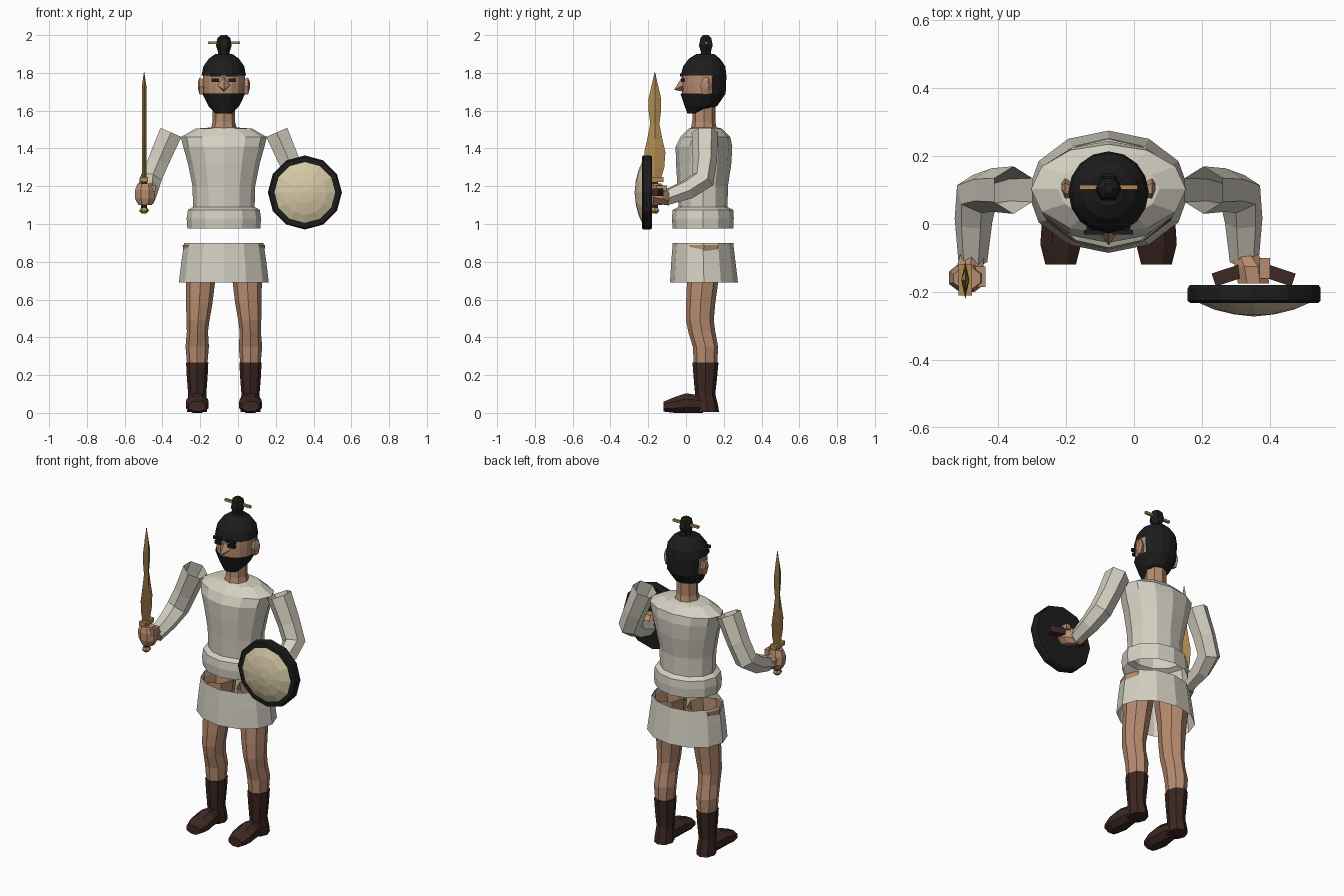
import bpy, bmesh, math
from mathutils import Vector as V

CX, CY = -0.075, 0.1   # body axis


def mat(name, r, g, b):
    m = bpy.data.materials.new(name)
    m.diffuse_color = (r, g, b, 1)
    return m


CLOTH = mat("cloth", 0.66, 0.63, 0.54)
SKIN = mat("skin", 0.47, 0.26, 0.16)
BLACK = mat("black", 0.012, 0.012, 0.012)
LEATHER = mat("dark_leather", 0.045, 0.02, 0.016)
GOLD = mat("bronze", 0.43, 0.26, 0.085)
CREAM = mat("shield_cream", 0.68, 0.58, 0.38)


def finish(name, bm, m):
    bmesh.ops.recalc_face_normals(bm, faces=bm.faces)
    me = bpy.data.meshes.new(name)
    bm.to_mesh(me)
    bm.free()
    me.materials.append(m)
    ob = bpy.data.objects.new(name, me)
    bpy.context.collection.objects.link(ob)
    return ob


def loft(name, rings, n, m, caps=(True, True), half=False, cut=None):
    """Skin n-sided rings, each given as (centre, axis u, axis v)."""
    bm = bmesh.new()
    loops = []
    k = 1 / math.cos(math.pi / n) if half else 1
    for c, u, v in rings:
        ang = [2 * math.pi * (i + 0.5 * half) / n for i in range(n)]
        loops.append([bm.verts.new(V(c) + k * (V(u) * math.cos(a) + V(v) * math.sin(a))) for a in ang])
    for a, b in zip(loops, loops[1:]):
        for i in range(n):
            j = (i + 1) % n
            bm.faces.new((a[i], a[j], b[j], b[i]))
    for cap, lp in zip(caps, (loops[0], loops[-1])):
        if cap:
            bm.faces.new(lp)
    if cut:
        bad = [f for f in bm.faces if cut(f.calc_center_median())]
        bmesh.ops.delete(bm, geom=bad, context='FACES')
    return finish(name, bm, m)


def level(z, hx, y0, y1, x=CX):
    """Horizontal ring at height z."""
    return ((x, (y0 + y1) / 2, z), (hx, 0, 0), (0, (y1 - y0) / 2, 0))


def upright(x, y, z, hx, hz):
    """Ring facing along y."""
    return ((x, y, z), (hx, 0, 0), (0, 0, hz))


def tube(name, pts, radii, n, m, caps=(True, True), side=V((0, 1, 0)), half=False):
    pts = [V(p) for p in pts]
    rings = []
    for i, p in enumerate(pts):
        t = (pts[min(i + 1, len(pts) - 1)] - pts[max(i - 1, 0)]).normalized()
        u = side.cross(t).normalized()
        rings.append((p, u * radii[i], t.cross(u) * radii[i]))
    return loft(name, rings, n, m, caps, half)


def box(name, c, s, m):
    bm = bmesh.new()
    bmesh.ops.create_cube(bm, size=1)
    for v in bm.verts:
        v.co = V(c) + V([a * b for a, b in zip(v.co, s)])
    return finish(name, bm, m)


# tunic with flared hem, and separate skirt
loft("tunic", [level(0.975, .193, -.07, .25), level(1.03, .197, -.075, .253),
               level(1.075, .19, -.07, .25), level(1.09, .163, -.04, .22),
               level(1.2, .166, -.045, .222), level(1.32, .19, -.053, .24),
               level(1.41, .215, -.055, .245), level(1.46, .228, -.03, .235),
               level(1.505, .15, .015, .19), level(1.51, .08, .03, .17)], 12, CLOTH, (False, True))
loft("skirt", [level(.69, .238, -.085, .275), level(.8, .225, -.078, .262),
               level(.9, .21, -.07, .25)], 12, CLOTH, (False, False))

# neck and face
loft("neck", [level(1.48, .075, .02, .17), level(1.54, .06, .033, .155),
              level(1.66, .06, .035, .155)], 8, SKIN)
loft("head", [level(1.62, .07, .01, .15), level(1.69, .107, -.02, .2),
              level(1.74, .111, -.021, .2), level(1.79, .111, -.02, .2),
              level(1.86, .07, .02, .16)], 16, SKIN)

# hair and beard shell, open over the face
loft("hair_and_beard", [level(1.585, .042, .008, .07), level(1.625, .082, -.008, .165),
                        level(1.69, .113, -.029, .21), level(1.785, .118, -.028, .214),
                        level(1.835, .108, -.015, .208), level(1.875, .08, .015, .18),
                        level(1.9, .045, .055, .15)], 16, BLACK,
     cut=lambda c: 1.7 < c.z < 1.77 and c.y < .12)
loft("topknot", [level(1.885, .035, .07, .14), level(1.91, .03, .075, .135),
                 level(1.945, .042, .063, .147), level(1.985, .034, .072, .138),
                 level(2.0, .015, .09, .12)], 6, BLACK)
box("hair_pin", (CX, .108, 1.96), (.17, .014, .014), GOLD)

# nose wedge
bm = bmesh.new()
nv = [bm.verts.new((CX + x, y, z)) for x, y, z in
      ((0, -.02, 1.782), (-.035, -.012, 1.735), (.035, -.012, 1.735), (0, -.063, 1.71), (0, -.012, 1.7))]
for a, b, c in ((0, 1, 3), (0, 3, 2), (1, 4, 3), (4, 2, 3)):
    bm.faces.new((nv[a], nv[b], nv[c]))
finish("nose", bm, SKIN)

for s, tag in ((-1, "right"), (1, "left")):
    def X(o):
        return CX + s * o

    # brow, eye, ear
    box("brow_" + tag, (X(.042), -.024, 1.788), (.06, .014, .016), BLACK)
    box("eye_" + tag, (X(.045), -.017, 1.76), (.04, .02, .018), BLACK)
    tip = [((X(.105), .1, 1.725), (0, .022, 0), (0, 0, .045)),
           ((X(.128), .105, 1.73), (0, .03, 0), (0, 0, .052)),
           ((X(.138), .11, 1.735), (0, .012, 0), (0, 0, .02))]
    loft("ear_" + tag, tip, 6, SKIN)

    # leg, boot shaft, foot
    loft("leg_" + tag, [level(.89, .098, -.01, .2, X(.12)), level(.8, .09, -.01, .19, X(.122)),
                        level(.69, .077, .005, .17, X(.124)), level(.58, .07, .0, .155, X(.13)),
                        level(.49, .061, .0, .147, X(.137)), level(.43, .056, .012, .155, X(.14)),
                        level(.35, .062, .036, .17, X(.141)), level(.25, .053, .042, .165, X(.141))],
         8, SKIN, (False, True))
    loft("boot_" + tag, [level(.005, .053, .05, .175, X(.141)), level(.04, .052, .05, .17, X(.141)),
                         level(.1, .048, .048, .155, X(.141)), level(.19, .055, .04, .165, X(.141)),
                         level(.268, .059, .034, .172, X(.141))], 8, LEATHER)
    loft("foot_" + tag, [upright(X(.141), .09, .045, .042, .045), upright(X(.141), .0, .052, .056, .052),
                         upright(X(.141), -.06, .042, .06, .042), upright(X(.141), -.12, .033, .045, .026)],
         8, LEATHER, half=True)

    # bent sleeve, open at the shoulder
    tube("sleeve_" + tag, [(X(.28), .1, 1.485), (X(.345), .1, 1.335), (X(.388), .088, 1.235),
                           (X(.398), .01, 1.183), (X(.4), -.11, 1.138)],
         [.07, .064, .064, .056, .043], 6, CLOTH, (False, True), side=V((s * .91, 0, .4)))

# sword hand: wrist and fist
tube("sword_wrist", [(-.475, -.09, 1.142), (-.485, -.14, 1.15)], [.04, .045], 6, SKIN, side=V((1, 0, 0)))
loft("sword_fist", [level(1.1, .035, -.19, -.125, -.492), level(1.135, .053, -.2, -.115, -.492),
                    level(1.18, .053, -.2, -.12, -.492), level(1.215, .04, -.19, -.13, -.492)], 8, SKIN, half=True)
box("sword_thumb", (-.452, -.155, 1.19), (.03, .06, .035), SKIN)

# sword: leaf-shaped diamond blade, guard, grip, pommel
SX, SY = -.497, -.165
blade = ((1.23, .03), (1.3, .05), (1.38, .056), (1.45, .04), (1.53, .024), (1.6, .033),
         (1.66, .034), (1.73, .018), (1.805, .001))
loft("blade", [level(z, min(.012, w), SY - w, SY + w, SX) for z, w in blade], 4, GOLD)
box("guard", (SX, SY, 1.235), (.04, .09, .025), GOLD)
loft("grip", [level(1.075, .016, SY - .018, SY + .018, SX), level(1.23, .016, SY - .018, SY + .018, SX)], 6, LEATHER)
loft("pommel", [level(1.055, .012, SY - .014, SY + .014, SX), level(1.07, .026, SY - .028, SY + .028, SX),
                level(1.085, .018, SY - .02, SY + .02, SX)], 6, GOLD)

# shield: twelve-sided rim, domed face, strap at the back
HX, HZ = .354, 1.167
loft("shield_rim", [upright(HX, y, HZ, r, r) for y, r in
                    ((-.18, .155), (-.18, .19), (-.19, .196), (-.226, .196), (-.233, .188), (-.233, .15))],
     12, BLACK)
loft("shield_dome", [upright(HX, y, HZ, r, r) for y, r in
                     ((-.232, .163), (-.252, .118), (-.266, .06), (-.272, .005))], 12, CREAM)
tube("shield_strap", [(.235, -.165, HZ), (.31, -.14, HZ), (.395, -.14, HZ), (.47, -.165, HZ)],
     [.02] * 4, 4, LEATHER, side=V((0, 0, 1)), half=True)

# shield hand
loft("shield_hand", [upright(.327, -.09, 1.14, .038, .042), upright(.345, -.125, 1.155, .048, .052),
                     upright(.352, -.175, 1.16, .046, .045)], 8, SKIN, half=True)
box("shield_thumb", (.385, -.13, 1.19), (.03, .06, .03), SKIN)
